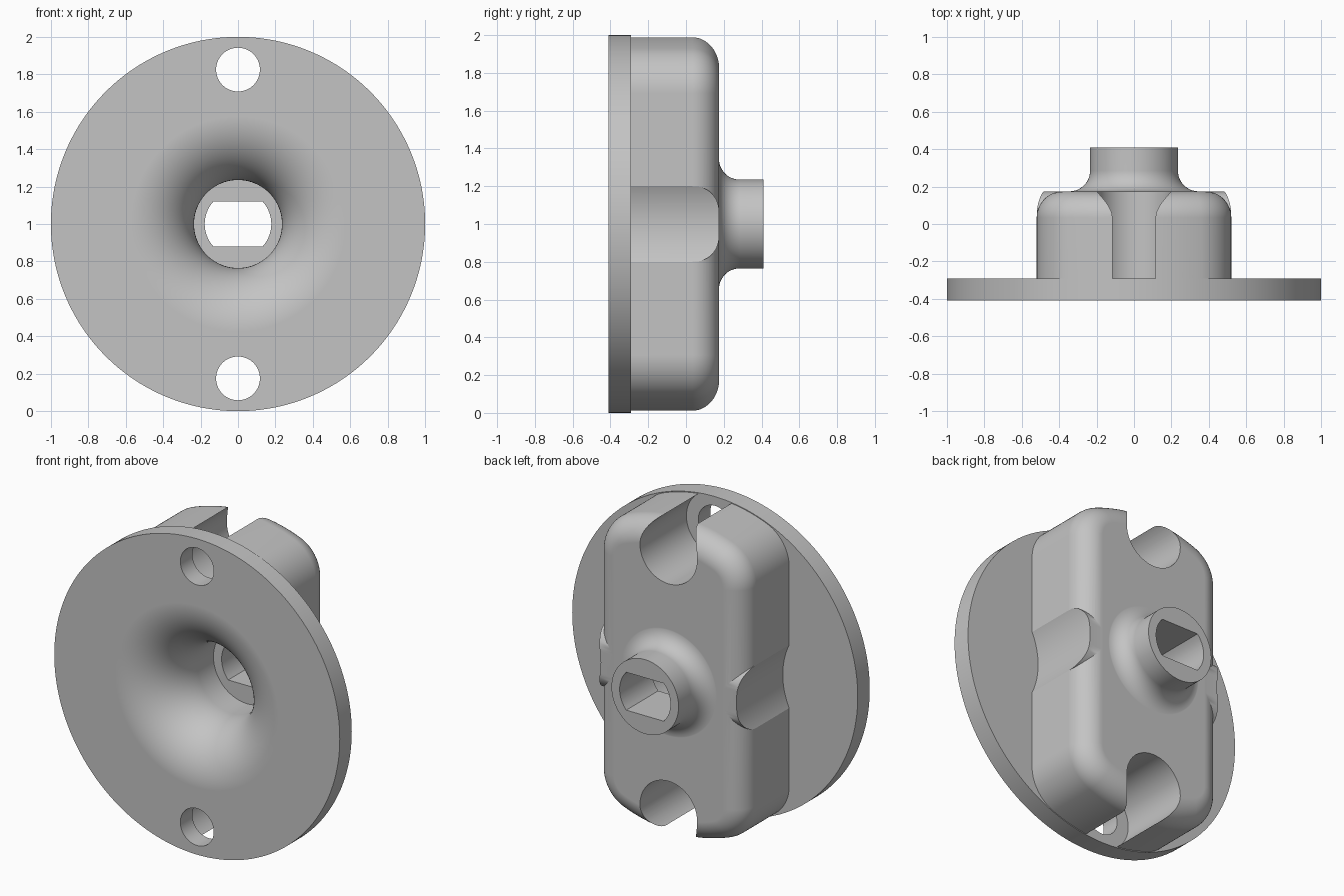
import bpy, bmesh
from math import sin, cos, pi, sqrt, atan2, radians

if "Cube" in bpy.data.objects:
    bpy.data.objects.remove(bpy.data.objects["Cube"])

FRONT, FLANGE_BACK, BODY_BACK, BOSS_BACK = -0.41, -0.29, 0.175, 0.41
CENTRE = 1.0

grey = bpy.data.materials.new("plain_grey")
grey.use_nodes = True
grey.diffuse_color = (0.55, 0.55, 0.55, 1)
grey.node_tree.nodes["Principled BSDF"].inputs["Base Color"].default_value = (0.55, 0.55, 0.55, 1)


def loft(name, rings):
    """Closed solid through rings of equal point count, raised to the centre height."""
    bm = bmesh.new()
    loops = [[bm.verts.new((x, y, z + CENTRE)) for x, y, z in ring] for ring in rings]
    n = len(loops[0])
    for a, b in zip(loops, loops[1:]):
        for i in range(n):
            j = (i + 1) % n
            bm.faces.new((a[i], a[j], b[j], b[i]))
    bm.faces.new(loops[0])
    bm.faces.new(loops[-1])
    bmesh.ops.recalc_face_normals(bm, faces=bm.faces)
    mesh = bpy.data.meshes.new(name)
    bm.to_mesh(mesh)
    bm.free()
    mesh.materials.append(grey)
    obj = bpy.data.objects.new(name, mesh)
    bpy.context.collection.objects.link(obj)
    return obj


def lathe(name, profile, x=0, z=0, steps=128):
    """Turn (radius, y) points about an axis along y."""
    return loft(name, [[(x + r * cos(2 * pi * i / steps), y, z + r * sin(2 * pi * i / steps))
                        for i in range(steps)] for r, y in profile])


def combine(target, tool, operation):
    """Apply a boolean and remove the tool."""
    mod = target.modifiers.new("cut", 'BOOLEAN')
    mod.operation, mod.solver, mod.object = operation, 'EXACT', tool
    bpy.context.view_layer.objects.active = target
    bpy.ops.object.modifier_apply(modifier=mod.name)
    bpy.data.objects.remove(tool)


def arc(cx, cz, r, start, end, n):
    return [(cx + r * cos(start + (end - start) * i / n),
             cz + r * sin(start + (end - start) * i / n)) for i in range(n + 1)]


def body_ring(inset, y):
    """Outline with straight sides, rounded corners and ends following the flange."""
    big, half, corner = 0.995, 0.52, 0.25
    cx = half - corner
    cz = sqrt((big - corner) ** 2 - cx ** 2)
    tilt = atan2(cz, cx)
    quarter = arc(cx, cz, corner - inset, 0, tilt, 14)
    quarter += arc(0, 0, big - inset, tilt, pi / 2, 12)[1:]
    top = quarter + [(-x, z) for x, z in reversed(quarter[:-1])]
    outline = top + [(-x, -z) for x, z in top]
    return [(x, y, z) for x, z in outline]


# Main body with a rounded back edge
FILLET = 0.14
rings = [body_ring(0, FLANGE_BACK - 0.05)]
for i in range(13):
    a = pi / 2 * i / 12
    rings.append(body_ring(FILLET * (1 - cos(a)), BODY_BACK - FILLET * (1 - sin(a))))
holder = loft("mounting_knob", rings)

# Square-edged grip pads with a shallow hollow on each side
for side in (1, -1):
    top = BODY_BACK - 0.0005
    r = 0.13
    shape = [(-0.2, -0.2), (-0.2, 0.2)]
    shape += arc(top - r, 0.2 - r, r, pi / 2, 0, 12)
    shape += arc(top - r, r - 0.2, r, 0, -pi / 2, 12)
    pad = loft("grip_pad", [[(side * x, y, z) for y, z in shape] for x in (0.34, 0.5195)])
    combine(holder, pad, 'UNION')
    hollow = lathe("grip_hollow", [(0.467, -0.6), (0.467, 0.6)], x=side * 0.942, steps=180)
    combine(holder, hollow, 'DIFFERENCE')

# Screw head recesses at both ends
for end in (1, -1):
    recess = lathe("screw_recess", [(0.2, -0.6), (0.2, 0.6)], z=end * 0.825, steps=96)
    combine(holder, recess, 'DIFFERENCE')

# Round flange
flange = lathe("flange", [(1, FRONT), (1, FLANGE_BACK)], steps=160)
combine(holder, flange, 'UNION')

# Boss with a flared foot
flare = [(0.345 - 0.11 * cos(a), 0.2845 - 0.11 * sin(a))
         for a in (pi / 2 * (1 - i / 12) for i in range(13))]
boss = lathe("boss", [(0.345, 0.12)] + flare + [(0.235, BOSS_BACK)])
combine(holder, boss, 'UNION')

# Screw holes through the flange
for end in (1, -1):
    hole = lathe("screw_hole", [(0.117, -0.6), (0.117, 0)], z=end * 0.825, steps=64)
    combine(holder, hole, 'DIFFERENCE')

# Trumpet-shaped hollow in the front
bell = [(0.575 - 0.34 * cos(a), -0.07 - 0.34 * sin(a))
        for a in (pi / 2 * (1 - i / 24) for i in range(25))]
funnel = lathe("funnel", [(0.575, -0.5)] + bell + [(0.235, 0.09)])
combine(holder, funnel, 'DIFFERENCE')

# Shaft hole with two flats
flat = atan2(0.12, sqrt(0.178 ** 2 - 0.12 ** 2))
outline = arc(0, 0, 0.178, -flat, flat, 16) + arc(0, 0, 0.178, pi - flat, pi + flat, 16)
shaft = loft("shaft_hole", [[(x, y, z) for x, z in outline] for y in (0, 0.6)])
combine(holder, shaft, 'DIFFERENCE')

# Smooth shading with crisp edges
bpy.ops.object.select_all(action='DESELECT')
holder.select_set(True)
bpy.context.view_layer.objects.active = holder
bpy.ops.object.shade_smooth_by_angle(angle=radians(25))
weighted = holder.modifiers.new("even_normals", 'WEIGHTED_NORMAL')
weighted.keep_sharp = True
